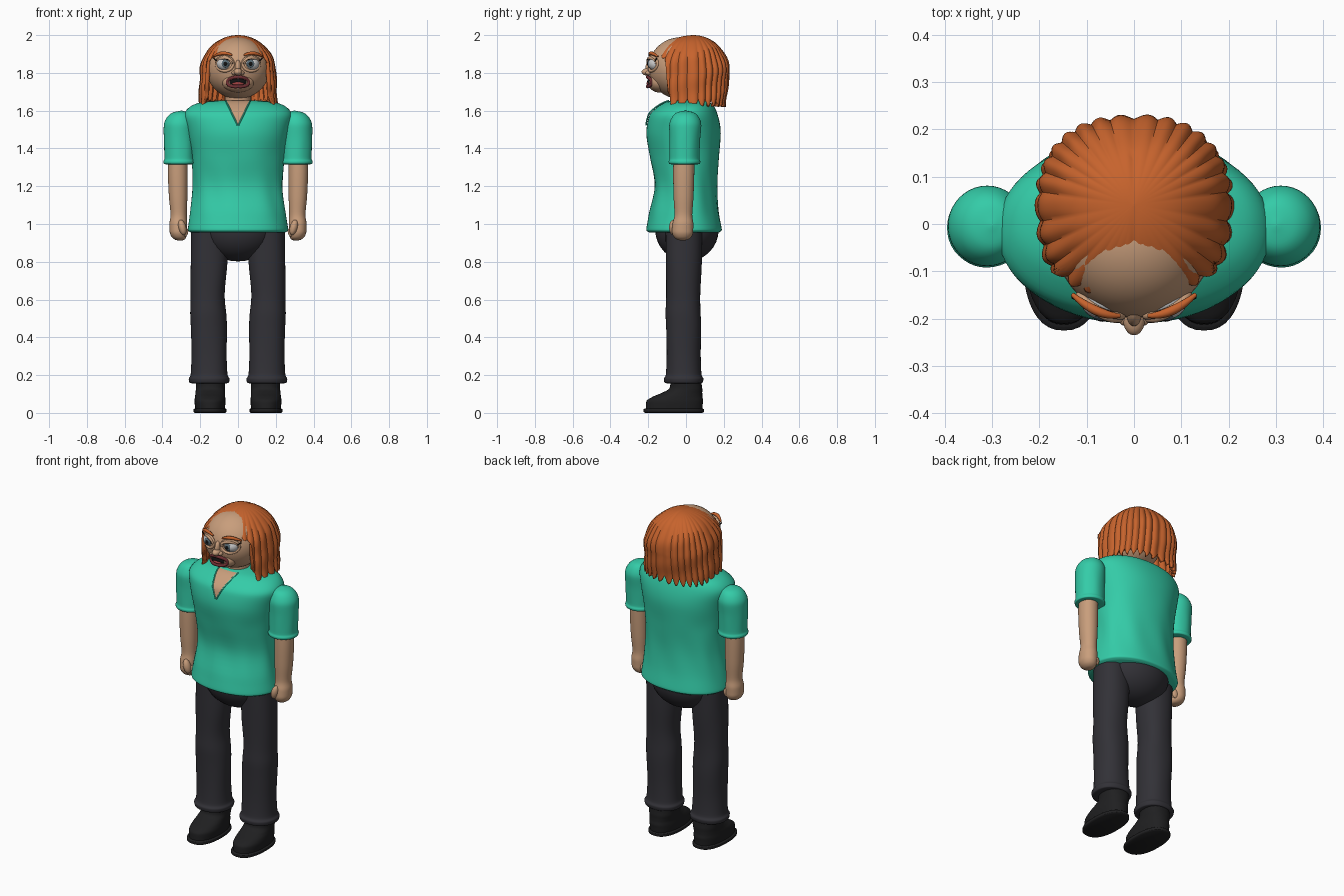
import bpy, bmesh, math
from math import sin, cos, pi, exp, radians
from mathutils import Vector

if "Cube" in bpy.data.objects:
    bpy.data.objects.remove(bpy.data.objects["Cube"])


def material(name, r, g, b):
    m = bpy.data.materials.new(name)
    m.diffuse_color = (r, g, b, 1)
    m.use_nodes = True
    m.node_tree.nodes["Principled BSDF"].inputs["Base Color"].default_value = m.diffuse_color
    return m


SKIN = material("skin", .58, .34, .20)
TEAL = material("teal_cloth", .034, .60, .39)
DARK = material("dark_cloth", .032, .031, .038)
SHOE = material("shoe_black", .014, .014, .015)
HAIR = material("hair_orange", .57, .125, .026)
WHITE = material("eye_white", .75, .75, .75)
IRIS = material("iris_grey", .10, .15, .18)
BLACK = material("black", .006, .006, .006)
LIP = material("lip_red", .16, .03, .035)
TONGUE = material("tongue_red", .40, .06, .06)


def finish(ob, mat, angle=45):
    ob.data.materials.append(mat)
    bpy.ops.object.select_all(action='DESELECT')
    ob.select_set(True)
    bpy.context.view_layer.objects.active = ob
    bpy.ops.object.shade_smooth_by_angle(angle=radians(angle))
    return ob


def skin_rows(name, rows, mat, closed=True, cap=True):
    """Bridge rows of points into a surface."""
    bm = bmesh.new()
    vs = [[bm.verts.new(p) for p in row] for row in rows]
    n = len(rows[0])
    for a, b in zip(vs, vs[1:]):
        for i in range(n if closed else n - 1):
            k = (i + 1) % n
            bm.faces.new((a[i], a[k], b[k], b[i]))
    if cap:
        bm.faces.new(vs[0][::-1])
        bm.faces.new(vs[-1])
        bmesh.ops.recalc_face_normals(bm, faces=bm.faces)
    me = bpy.data.meshes.new(name)
    bm.to_mesh(me)
    bm.free()
    ob = bpy.data.objects.new(name, me)
    bpy.context.collection.objects.link(ob)
    return finish(ob, mat)


def spow(v, e):
    return math.copysign(abs(v) ** e, v)


def smooth_rings(rings, steps=5):
    """Interpolate ring values without overshoot."""
    def tangent(k, c):
        if k in (0, len(rings) - 1):
            j = min(k, len(rings) - 2)
            return rings[j + 1][c] - rings[j][c]
        a, b = rings[k][c] - rings[k - 1][c], rings[k + 1][c] - rings[k][c]
        return 2 * a * b / (a + b) if a * b > 0 else 0
    out = []
    for k in range(len(rings) - 1):
        for s in range(steps):
            t = s / steps
            h = (2*t**3 - 3*t*t + 1, t**3 - 2*t*t + t, 3*t*t - 2*t**3, t**3 - t*t)
            out.append([h[0]*rings[k][c] + h[1]*tangent(k, c) + h[2]*rings[k+1][c]
                        + h[3]*tangent(k+1, c) for c in range(5)])
    return out + [list(rings[-1])]


def loft(name, rings, mat, e=1.0, side=1, fold=None, n=40):
    """Rings are (z, centre x, centre y, radius x, radius y)."""
    rows = []
    for z, cx, cy, rx, ry in smooth_rings(rings):
        row = []
        for i in range(n):
            a = 2 * pi * i / n
            f = 1 + (fold(a, z) if fold else 0)
            row.append((side * (cx + rx*f*spow(sin(a), e)), cy - ry*f*spow(cos(a), e), z))
        rows.append(row)
    return skin_rows(name, rows, mat)


def ball(name, loc, size, mat, rot=(0, 0, 0), seg=32):
    bpy.ops.mesh.primitive_uv_sphere_add(segments=seg, ring_count=seg // 2, location=loc, rotation=rot)
    ob = bpy.context.object
    ob.name, ob.scale = name, size
    return finish(ob, mat)


def tube(name, pts, r, mat, cyclic=False, radii=None):
    cu = bpy.data.curves.new(name, 'CURVE')
    cu.dimensions, cu.bevel_depth, cu.bevel_resolution = '3D', r, 3
    cu.use_fill_caps = True
    sp = cu.splines.new('POLY')
    sp.points.add(len(pts) - 1)
    for i, p in enumerate(pts):
        sp.points[i].co = (*p, 1)
        sp.points[i].radius = radii[i] if radii else 1
    sp.use_cyclic_u = cyclic
    cu.materials.append(mat)
    ob = bpy.data.objects.new(name, cu)
    bpy.context.collection.objects.link(ob)
    return ob


# shirt body with soft folds
TORSO = [(.955, 0, -.01, .25, .185), (.97, 0, -.01, .266, .2), (1.05, 0, -.01, .254, .186),
         (1.2, 0, 0, .238, .165), (1.35, 0, -.008, .246, .182), (1.48, 0, -.013, .268, .197),
         (1.57, 0, -.013, .287, .183), (1.62, 0, 0, .255, .15), (1.645, 0, .008, .19, .115),
         (1.655, 0, .01, .09, .08)]


def shirt_fold(a, z):
    waist = exp(-((z - 1.15) / .13) ** 2)
    return .014 * waist * sin(9 * a + 8 * z) + .008 * sin(6 * a) * exp(-((z - 1.36) / .06) ** 2)


loft("shirt", TORSO, TEAL, .92, fold=shirt_fold, n=72)

# skin in the v-neck, following the shirt surface
rows = []
for z, _, cy, rx, ry in smooth_rings(TORSO, 10):
    if 1.52 < z < 1.65:
        w = .062 * (z - 1.515) / .13
        rows.append([(w*u/5, cy - .005 - ry*(1 - (abs(w*u/5)/rx)**(2/.92))**.46, z + .003)
                     for u in range(-5, 6)])
skin_rows("neckline_skin", rows, SKIN, closed=False, cap=False)
for s in (-1, 1):
    tube("neckline_edge", [r[0 if s < 0 else -1] for r in rows], .004, TEAL)

loft("neck", [(1.58, 0, .0, .085, .08), (1.66, 0, -.005, .068, .068), (1.74, 0, -.01, .07, .07)], SKIN)
ball("hips", (0, .005, .97), (.2, .168, .168), DARK)


def knee_fold(a, z):
    return .03 * exp(-((z - .53) / .05) ** 2) * cos(a - .4) + .01 * sin(3 * a + 14 * z)


for s in (-1, 1):
    # trouser leg with rolled hem
    loft("trouser_leg", [(.155, .152, -.012, .085, .08), (.16, .152, -.012, .104, .1),
                         (.18, .152, -.012, .108, .105), (.2, .152, -.012, .098, .095),
                         (.32, .153, -.013, .093, .09), (.5, .156, -.012, .096, .093),
                         (.62, .16, -.014, .09, .09), (.8, .153, -.012, .097, .095),
                         (.98, .15, -.01, .099, .097)], DARK, .9, s, knee_fold)
    # shoe and sole
    loft("shoe_sole", [(0, .148, -.065, .08, .152), (.006, .148, -.065, .087, .16),
                       (.018, .148, -.065, .087, .16), (.024, .148, -.065, .08, .152)], SHOE, .85, s)
    loft("shoe", [(.02, .148, -.063, .078, .15), (.06, .148, -.06, .082, .15),
                  (.085, .148, -.045, .08, .132), (.105, .147, -.022, .078, .108),
                  (.135, .146, .0, .077, .085), (.2, .146, .0, .08, .08)], SHOE, .88, s)
    # arm and fist
    loft("arm", [(1.4, .318, -.01, .05, .055), (1.28, .319, -.012, .052, .056),
                 (1.15, .317, -.013, .049, .053), (1.05, .314, -.014, .043, .047),
                 (1.0, .316, -.016, .047, .055), (.96, .316, -.018, .046, .056),
                 (.93, .312, -.018, .038, .045), (.915, .308, -.018, .02, .022),
                 (.912, .307, -.018, .002, .002)], SKIN, .95, s, n=28)
    ball("thumb", (s * .295, -.066, .982), (.021, .024, .042), SKIN, (0, s * .25, 0), 16)
    for k in range(4):
        ball("finger", (s * .285, -.045 + k * .02, .96), (.022, .013, .028), SKIN, seg=12)
    # short sleeve with hem
    loft("sleeve", [(1.315, .31, -.008, .06, .06), (1.318, .31, -.008, .082, .08),
                    (1.33, .31, -.008, .085, .084), (1.348, .31, -.008, .08, .079),
                    (1.45, .311, -.006, .082, .081), (1.52, .31, -.004, .083, .085),
                    (1.565, .307, -.003, .069, .071), (1.59, .302, -.003, .043, .045),
                    (1.6, .3, -.003, .003, .003)], TEAL, 1, s,
         lambda a, z: .01 * sin(7 * a) * exp(-((z - 1.4) / .06) ** 2))

# head, muzzle and nose
ball("head", (0, -.03, 1.825), (.168, .168, .163), SKIN, seg=48)
ball("muzzle", (0, -.14, 1.752), (.085, .062, .056), SKIN)
ball("nose_bridge", (0, -.185, 1.83), (.017, .03, .042), SKIN, (-.25, 0, 0))
ball("nose_tip", (0, -.202, 1.805), (.023, .033, .02), SKIN)

# open mouth
def mouth_point(a, w, h, y):
    x = w * cos(a)
    return (x, y + 7 * x * x, 1.753 + h * sin(a) - (.006 * abs(cos(a)) if sin(a) < 0 else 0))


tube("lips", [mouth_point(2*pi*i/40, .055, .025, -.203) for i in range(40)], .009, LIP, True)
ball("mouth_inside", (0, -.18, 1.752), (.052, .026, .024), BLACK)
ball("tongue", (0, -.19, 1.744), (.034, .02, .012), TONGUE)

for s in (-1, 1):
    ball("nostril", (s * .02, -.195, 1.8), (.014, .02, .013), SKIN, seg=16)
    # eye with lids, lashes and brow
    ex, ez = s * .07, 1.848
    ball("eyeball", (ex, -.158, ez), (.043, .043, .038), WHITE)
    ball("iris", (ex - s * .003, -.194, ez), (.021, .01, .021), IRIS, seg=24)
    ball("pupil", (ex - s * .003, -.2, ez), (.012, .0065, .012), BLACK, seg=16)

    def lid(a, w, h, y):
        return (ex + s * w * cos(a), y + .022 * cos(a) + .012 * cos(a) ** 2, ez + h * sin(a))

    tube("eyelid_rim", [lid(2*pi*i/32, .045, .038, -.184) for i in range(32)], .008, SKIN, True)
    tube("upper_lid", [lid(pi*i/16, .038, .031, -.19) for i in range(17)], .009, SKIN)
    tube("lashes", [lid(pi*i/16, .04, .026, -.196) for i in range(17)], .003, BLACK)
    tube("outer_lash", [(ex + s*.038, -.165, ez + .012), (ex + s*.06, -.155, ez + .03)], .003, BLACK)
    tube("eyebrow", [(s*(.03 + .1*t), -.194 + .045*t*t, 1.893 + .055*t*(1-t) - .006*t)
                     for t in [k / 10 for k in range(11)]], .009, HAIR,
         radii=[.5 + .6 * sin(pi * k / 10) for k in range(11)])

# hair: dome fringe in front, hanging locks around sides and back
N, M = 240, 44
rows = []
for j in range(M + 1):
    row = []
    for i in range(N):
        th = -pi + 2 * pi * i / N
        a = abs(th)
        q = min(1, max(0, (a - .93) / .14))
        q = q * q * (3 - 2 * q)
        lobe = abs(sin(15 * th))
        end = (1 - q) * (.9 + .33 * (a / .95) ** 2 + .05 * lobe) + q * (2.39 + .2 * (lobe - .6))
        u = .01 + (end - .01) * j / M
        r, z = (sin(u), 1.8 + .2 * cos(u)) if u < pi/2 else (1, 1.8 - .2 * (u - pi/2))
        drop = max(0, u - pi/2)
        grow = min(1, u / 1.2)
        r *= 1 + .05 * (lobe - .6) * grow + .012 * sin(3 * th + 9 * u) * grow
        x = r * (.199 + .008 * drop) * spow(sin(th), .85)
        ry = .235 if a < pi/2 else .19 - .025 * drop
        y = .04 - r * ry * spow(cos(th), .85)
        z -= .007 * exp(-(x / .008) ** 2) * (1 if y > -.16 and y < .15 else 0) * grow
        row.append((x, y, z))
    rows.append(row)
hair = skin_rows("hair", rows, HAIR, cap=False)
bm = bmesh.new()
bm.from_mesh(hair.data)
bm.faces.new([v for v in bm.verts[:N]][::-1]) if not bm.verts.ensure_lookup_table() else None
bmesh.ops.recalc_face_normals(bm, faces=bm.faces)
if sum(f.normal.dot(f.calc_center_median() - Vector((0, .04, 1.8))) for f in bm.faces) < 0:
    bmesh.ops.reverse_faces(bm, faces=bm.faces)
bm.to_mesh(hair.data)
bm.free()
thick = hair.modifiers.new("thickness", 'SOLIDIFY')
thick.thickness, thick.offset = .022, -1
